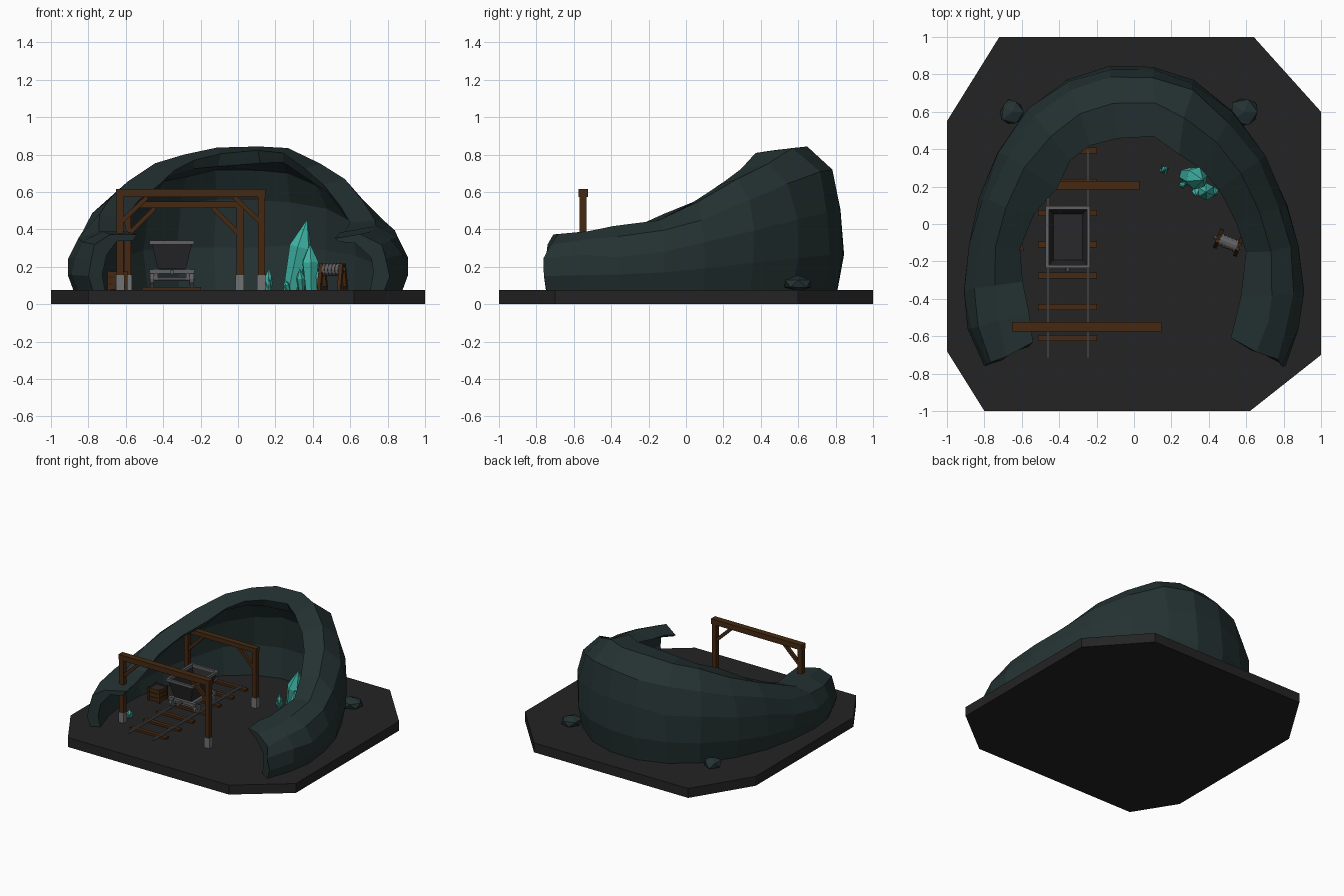
import bpy, bmesh, math, random
from mathutils import Vector, Matrix

random.seed(4)
if "Cube" in bpy.data.objects:
    bpy.data.objects.remove(bpy.data.objects["Cube"])


def material(name, r, g, b):
    m = bpy.data.materials.new(name)
    m.use_nodes = True
    m.diffuse_color = (r, g, b, 1)
    m.node_tree.nodes["Principled BSDF"].inputs["Base Color"].default_value = (r, g, b, 1)
    return m


GROUND = material("dark ground", .017, .017, .017)
ROCK = material("teal rock", .018, .032, .032)
WOOD = material("brown wood", .06, .022, .006)
METAL = material("grey metal", .12, .12, .125)
STONE = material("grey footing", .17, .17, .17)
IRON = material("dark iron", .022, .022, .024)
CRYSTAL = material("turquoise crystal", .05, .46, .38)
FLOOR = .075


def finish(name, bm, mat):
    bmesh.ops.recalc_face_normals(bm, faces=bm.faces)
    me = bpy.data.meshes.new(name)
    bm.to_mesh(me)
    bm.free()
    me.materials.append(mat)
    ob = bpy.data.objects.new(name, me)
    bpy.context.collection.objects.link(ob)
    return ob


def box(name, centre, size, mat, turn=0):
    bm = bmesh.new()
    bmesh.ops.create_cube(bm, size=1)
    bm.transform(Matrix.Translation(centre) @ Matrix.Rotation(turn, 4, 'Z') @ Matrix.Diagonal((*size, 1)))
    return finish(name, bm, mat)


def along(a, b):
    """Matrix placing a z-aligned shape from a to b, and its length."""
    a, b = Vector(a), Vector(b)
    d = b - a
    return Matrix.Translation((a + b) / 2) @ d.to_track_quat('Z', 'Y').to_matrix().to_4x4(), d.length


def strut(name, a, b, width, mat):
    m, length = along(a, b)
    bm = bmesh.new()
    bmesh.ops.create_cube(bm, size=1)
    bm.transform(m @ Matrix.Diagonal((width, width, length, 1)))
    return finish(name, bm, mat)


def rod(name, a, b, r, mat, sides=10):
    m, length = along(a, b)
    bm = bmesh.new()
    bmesh.ops.create_cone(bm, cap_ends=True, segments=sides, radius1=r, radius2=r, depth=length)
    bm.transform(m)
    return finish(name, bm, mat)


# Ground slab
outline = [(-.72, 1), (.64, 1), (1, .6), (1, -.7), (.62, -1), (-.8, -1), (-1, -.68), (-1, .55)]
bm = bmesh.new()
slab = bm.faces.new([bm.verts.new((x, y, 0)) for x, y in outline])
top = bmesh.ops.extrude_face_region(bm, geom=[slab])
bmesh.ops.translate(bm, vec=(0, 0, FLOOR), verts=[v for v in top["geom"] if isinstance(v, bmesh.types.BMVert)])
finish("ground_slab", bm, GROUND)

# Cave shell: each station holds outer x, y, lip x, y and ridge height
stations = [
    (-.80, -.76, -.55, -.64, .38), (-.89, -.56, -.55, -.48, .40), (-.91, -.36, -.59, -.32, .40),
    (-.88, -.10, -.60, -.13, .47), (-.83, .14, -.54, .05, .57), (-.73, .38, -.42, .20, .67),
    (-.56, .62, -.34, .33, .76), (-.36, .77, -.23, .41, .81), (-.13, .845, -.10, .465, .84),
    (.10, .84, .11, .465, .85), (.32, .77, .23, .38, .84), (.53, .60, .35, .30, .76),
    (.70, .36, .46, .18, .66), (.82, .10, .54, .02, .54), (.88, -.12, .59, -.16, .46),
    (.91, -.36, .58, -.40, .41), (.88, -.56, .55, -.50, .40), (.81, -.76, .52, -.60, .37)]
# Cross-section: fraction towards the lip, fraction of the height
section = [(.10, -.02), (.0, .25), (.03, .55), (.16, .82), (.5, 1), (1, .95),
           (.92, .88), (.6, .83), (.36, .62), (.28, .3), (.36, -.02)]
bm = bmesh.new()
rings = []
for ox, oy, ix, iy, h in stations:
    ring = []
    for k, (u, w) in enumerate(section):
        j = .012 if 1 < k < 10 else 0
        ring.append(bm.verts.new((ox + (ix - ox) * u + random.uniform(-j, j),
                                  oy + (iy - oy) * u + random.uniform(-j, j),
                                  FLOOR + (h - FLOOR) * w + random.uniform(-j, j))))
    rings.append(ring)
n = len(section)
for a, b in zip(rings, rings[1:]):
    for k in range(n):
        bm.faces.new((a[k], a[(k + 1) % n], b[(k + 1) % n], b[k]))
bm.faces.new(rings[0])
bm.faces.new(rings[-1])
finish("cave_wall", bm, ROCK)


# Loose boulders
def boulder(name, x, y, r, height):
    bm = bmesh.new()
    bmesh.ops.create_icosphere(bm, subdivisions=1, radius=1)
    for v in bm.verts:
        v.co *= random.uniform(.85, 1.1)
    bm.transform(Matrix.Translation((x, y, FLOOR + height / 2 - .01)) @ Matrix.Diagonal((r, r, height / 2, 1)))
    finish(name, bm, ROCK)


boulder("boulder_right", -.65, .6, .075, .09)
boulder("boulder_left", .59, .6, .085, .09)


# Timber frames with footings and braces
def frame(name, y, x0, x1, z, beam, overhang, thick):
    box(name + "_beam", ((x0 + x1) / 2, y, z - beam / 2), (x1 - x0 + 2 * overhang, thick, beam), WOOD)
    for side, x, inward in (("right", x0, 1), ("left", x1, -1)):
        box(f"{name}_{side}_post", (x, y, (FLOOR + z - beam) / 2), (.038, .038, z - beam - FLOOR), WOOD)
        box(f"{name}_{side}_footing", (x, y, FLOOR + .04), (.045, .045, .08), STONE)
        strut(f"{name}_{side}_brace", (x, y, z - .18), (x + inward * .145, y, z - beam), .024, WOOD)


frame("front_frame", -.55, -.63, .125, .615, .042, .022, .05)
frame("rear_frame", .207, -.59, .01, .55, .035, .02, .045)

# Track
for i in range(7):
    box(f"sleeper_{i}", (-.355, -.61 + i * .167, FLOOR + .008), (.315, .032, .018), WOOD)
for side, x in (("right", -.46), ("left", -.247)):
    box(f"{side}_rail", (x, -.16, FLOOR + .024), (.011, 1.12, .016), METAL)

# Mine cart bin, tapered and hollowed
CX, CY = -.353, -.07
bm = bmesh.new()
bmesh.ops.create_cube(bm, size=1)
for v in bm.verts:
    w, d = (.215, .31) if v.co.z > 0 else (.15, .24)
    v.co = (CX + v.co.x * w, CY + v.co.y * d, .325 if v.co.z > 0 else .19)
bm.normal_update()
lid = max(bm.faces, key=lambda f: f.normal.z)
bmesh.ops.inset_individual(bm, faces=[lid], thickness=.015)
for v in lid.verts:
    v.co = (CX + (v.co.x - CX) * .8, CY + (v.co.y - CY) * .85, .205)
finish("cart_bin", bm, IRON)

# Cart rim, chassis and wheels
for s in (-1, 1):
    box("cart_rim_side", (CX + s * .11, CY, .33), (.018, .33, .02), METAL)
    box("cart_rim_end", (CX, CY + s * .157, .33), (.236, .018, .02), METAL)
    box("cart_chassis_side", (CX + s * .085, CY, .175), (.025, .28, .025), METAL)
    box("cart_chassis_end", (CX, CY + s * .125, .175), (.24, .025, .022), METAL)
    ay = CY + s * .095
    rod("cart_axle", (CX - .12, ay, .135), (CX + .12, ay, .135), .01, METAL, 8)
    for t in (-1, 1):
        rod("cart_wheel", (CX + t * .095, ay, .135), (CX + t * .118, ay, .135), .034, METAL, 12)
        strut("cart_bracket", (CX + t * .085, ay, .135), (CX + t * .085, ay, .18), .022, METAL)
rod("cart_coupling", (CX, CY - .14, .172), (CX, CY - .185, .172), .012, METAL, 8)

# Slatted crate
QX, QY = -.645, -.09
box("crate_core", (QX, QY, FLOOR + .05), (.085, .085, .09), IRON)
for i in range(3):
    z = FLOOR + .018 + i * .034
    for s in (-1, 1):
        box("crate_slat", (QX + s * .045, QY, z), (.01, .1, .026), WOOD)
        box("crate_slat", (QX, QY + s * .045, z), (.1, .01, .026), WOOD)
for s in (-1, 1):
    for t in (-1, 1):
        box("crate_corner", (QX + s * .046, QY + t * .046, FLOOR + .052), (.016, .016, .104), WOOD)

# Winch: drum between two timber trestles
turn = math.radians(-22)
axis = Vector((math.cos(turn), math.sin(turn), 0))
across = Vector((-axis.y, axis.x, 0))
hub = Vector((.505, -.1, .185))
rod("winch_drum", hub - axis * .05, hub + axis * .05, .03, METAL, 12)
for i in range(5):
    c = hub + axis * (-.04 + i * .02)
    rod("winch_rope", c - axis * .006, c + axis * .006, .035, METAL, 12)
rod("winch_axle", hub - axis * .085, hub + axis * .075, .01, METAL, 8)
for s in (-1, 1):
    c = hub + axis * s * .058
    foot = Vector((c.x, c.y, FLOOR + .01))
    strut("winch_sill", foot - across * .055, foot + across * .055, .02, WOOD)
    for t in (-1, 1):
        strut("winch_leg", foot + across * t * .045, c + across * t * .012 + Vector((0, 0, .03)), .02, WOOD)


# Crystals: faceted shafts with pointed tips
def crystal(base, tip, r, sides=6):
    m, length = along((*base, FLOOR - .01), tip)
    bm = bmesh.new()
    levels = []
    for f, s in ((-.5, .65), (.12, 1), (.5, 0)):
        if s:
            levels.append([bm.verts.new((r * s * math.cos(math.tau * i / sides),
                                         r * s * math.sin(math.tau * i / sides), f * length)) for i in range(sides)])
    point = bm.verts.new((0, 0, length / 2))
    low, high = levels
    bm.faces.new(low)
    for i in range(sides):
        j = (i + 1) % sides
        bm.faces.new((low[i], low[j], high[j], high[i]))
        bm.faces.new((high[i], high[j], point))
    bm.transform(m)
    finish("crystal", bm, CRYSTAL)


crystal((.28, .26), (.37, .235, .455), .062)
crystal((.39, .18), (.385, .17, .325), .048)
crystal((.42, .19), (.435, .16, .21), .025)
crystal((.34, .2), (.33, .15, .19), .025)
crystal((.27, .22), (.25, .2, .13), .018)
for x, y, h in ((.16, .29, .12), (-.63, -.47, .075)):
    crystal((x, y), (x + .005, y, FLOOR + h), .02)
    for i in range(4):
        a = math.tau * i / 4 + .4
        crystal((x, y), (x + .028 * math.cos(a), y + .028 * math.sin(a), FLOOR + h * .5), .011)
